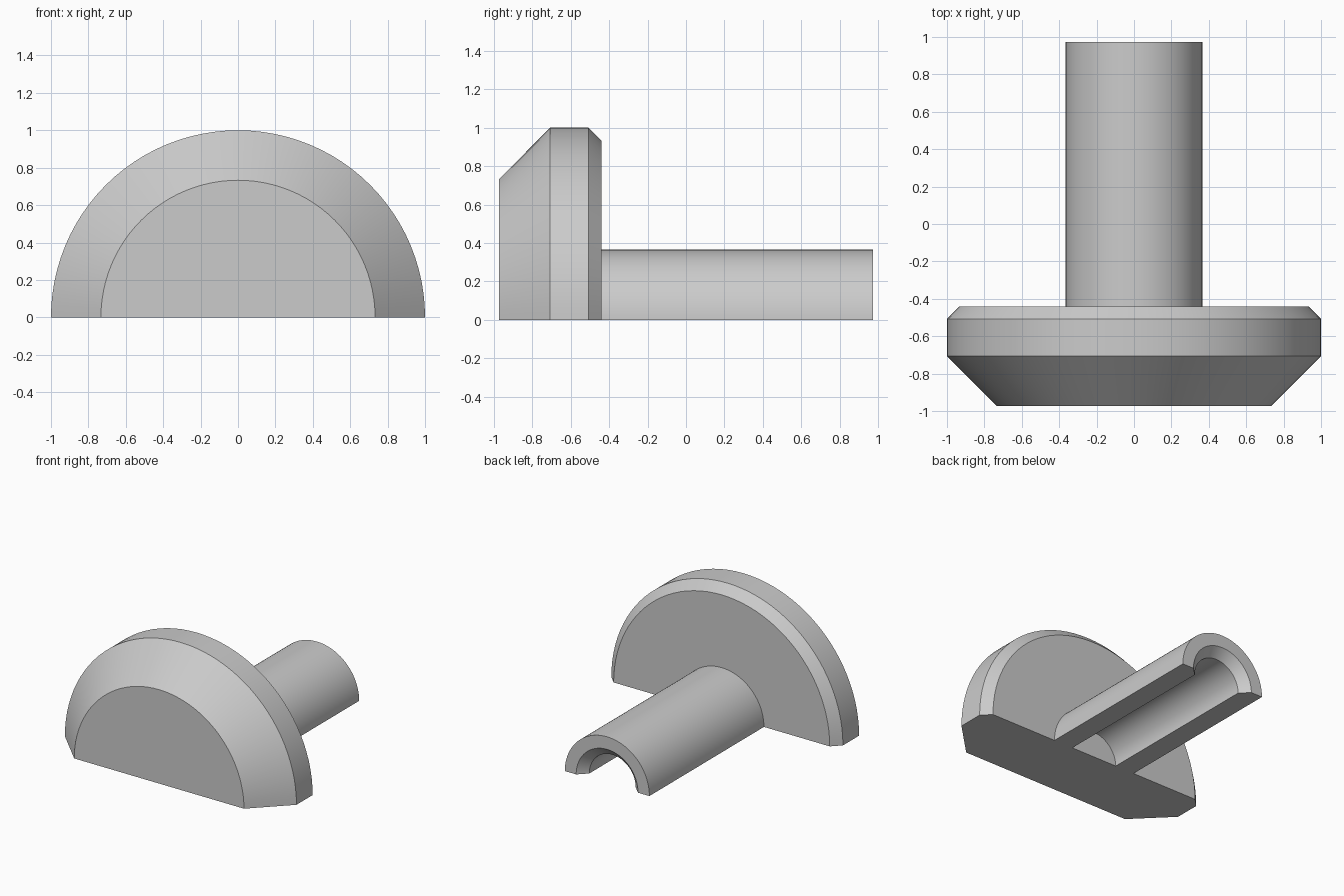
import bpy
import bmesh
from math import cos, sin, pi

cube = bpy.data.objects.get("Cube")
if cube:
    bpy.data.objects.remove(cube, do_unlink=True)

SEGMENTS = 48

grey = bpy.data.materials.new("plain grey")
grey.use_nodes = True
colour = (0.6, 0.6, 0.6, 1)
grey.diffuse_color = colour
grey.node_tree.nodes["Principled BSDF"].inputs["Base Color"].default_value = colour


def half_turn(name, profile):
    """Turn (radius, y) points half way round the y axis and close the solid."""
    bm = bmesh.new()
    rings = []
    for r, y in profile:
        angles = [pi * i / SEGMENTS for i in range(SEGMENTS + 1)]
        rings.append([bm.verts.new((r * cos(a), y, r * sin(a) if 0 < a < pi else 0))
                      for a in angles])
    for a, b in zip(rings, rings[1:]):
        for i in range(SEGMENTS):
            bm.faces.new((a[i], a[i + 1], b[i + 1], b[i]))
    # Half discs at both ends of the profile, then the flat cut face
    bm.faces.new(rings[0])
    bm.faces.new(rings[-1])
    bm.faces.new([r[0] for r in rings] + [r[-1] for r in reversed(rings)])
    bmesh.ops.recalc_face_normals(bm, faces=bm.faces)
    mesh = bpy.data.meshes.new(name)
    bm.to_mesh(mesh)
    bm.free()
    mesh.materials.append(grey)
    obj = bpy.data.objects.new(name, mesh)
    bpy.context.collection.objects.link(obj)
    bpy.ops.object.select_all(action="DESELECT")
    obj.select_set(True)
    bpy.context.view_layer.objects.active = obj
    bpy.ops.object.shade_smooth_by_angle(angle=pi / 6)
    return obj


# Head with a wide front bevel and a narrow back bevel
head = [(0.733, -0.973), (1, -0.707), (1, -0.507), (0.933, -0.44)]
# Shaft outside, bevelled mouth, and bore running back to the head
shaft = [(0.365, -0.44), (0.365, 0.973)]
bore = [(0.267, 0.973), (0.2, 0.907), (0.2, -0.44)]

half_turn("half_knob_with_hollow_shaft", head + shaft + bore)
